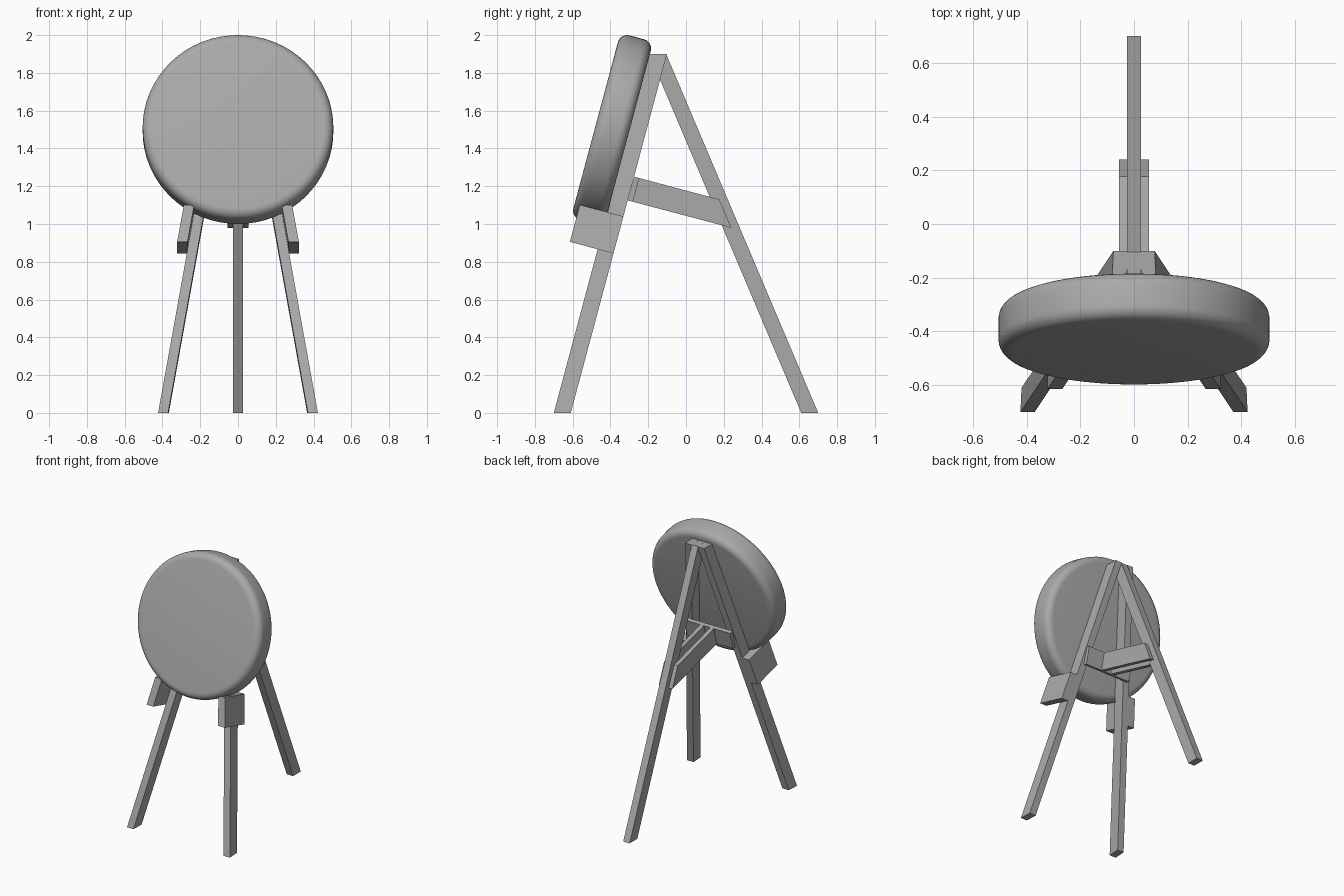
import bpy, bmesh, math
from mathutils import Matrix, Vector

if "Cube" in bpy.data.objects:
    bpy.data.objects.remove(bpy.data.objects["Cube"], do_unlink=True)

grey = bpy.data.materials.new("plain_grey")
grey.use_nodes = True
grey.diffuse_color = (0.4, 0.4, 0.4, 1)
grey.node_tree.nodes["Principled BSDF"].inputs["Base Color"].default_value = (0.4, 0.4, 0.4, 1)

TILT = math.radians(15)      # lean of the front frame
FOOT_Y = -0.70               # front edge of the front feet
TOP_Z = 1.90                 # height of the leg tops
LEG_V = -0.087               # back of the front legs, measured from the frame plane
SPLAY = 0.342 / TOP_Z        # sideways slope of the front legs


def frame(u, v):
    """Side-view point: u up along the leaning frame, v out of its front."""
    return (FOOT_Y + u * math.sin(TILT) - v * math.cos(TILT),
            u * math.cos(TILT) + v * math.sin(TILT))


def frame_rect(u0, u1, v0, v1):
    return [frame(u0, v0), frame(u0, v1), frame(u1, v1), frame(u1, v0)]


def finish(name, bm):
    bmesh.ops.recalc_face_normals(bm, faces=bm.faces)
    mesh = bpy.data.meshes.new(name)
    bm.to_mesh(mesh)
    bm.free()
    mesh.materials.append(grey)
    obj = bpy.data.objects.new(name, mesh)
    bpy.context.collection.objects.link(obj)
    return obj


def slab(name, profile, x0, x1, splay=0.0, side=1):
    """Side profile extruded across x, leaning inwards with height along the frame."""
    bm = bmesh.new()
    rings = []
    for x in (x0, x1):
        ring = []
        for y, z in profile:
            u = (y - FOOT_Y) * math.sin(TILT) + z * math.cos(TILT)
            ring.append(bm.verts.new((side * (x - splay * u * math.cos(TILT)), y, z)))
        bm.faces.new(ring)
        rings.append(ring)
    n = len(profile)
    for i in range(n):
        j = (i + 1) % n
        bm.faces.new((rings[0][i], rings[0][j], rings[1][j], rings[1][i]))
    return finish(name, bm)


# Legs, cut level at the floor and at the top
lean = TOP_Z * math.tan(TILT)
front_profile = [(FOOT_Y, 0), (FOOT_Y + 0.09, 0),
                 (FOOT_Y + 0.09 + lean, TOP_Z), (FOOT_Y + lean, TOP_Z)]
rear_profile = [(0.61, 0), (0.70, 0), (-0.105, TOP_Z), (-0.195, TOP_Z)]
slab("rear_leg", rear_profile, -0.0265, 0.0265)

for label, side in (("left", 1), ("right", -1)):
    slab(label + "_front_leg", front_profile, 0.37, 0.423, SPLAY, side)
    # Plate on the outside of the leg that holds the disc
    slab(label + "_support_plate", frame_rect(0.897, 1.10, LEG_V, 0.152),
         0.423, 0.478, SPLAY, side)
    # Brace from the crossbar to the rear leg
    brace = [frame(1.188, -0.115), frame(1.318, -0.115), (0.177, 1.13), (0.24, 0.98)]
    slab(label + "_brace", brace, 0.0265, 0.056, 0, side)

# Crossbar behind the front legs
slab("crossbar", frame_rect(1.188, 1.318, -0.115, LEG_V), -0.19, 0.19)

# Round target disc with soft rims, resting on the front legs
RADIUS, THICK = 0.505, 0.18
bm = bmesh.new()
bmesh.ops.create_cone(bm, cap_ends=True, segments=64,
                      radius1=RADIUS, radius2=RADIUS, depth=THICK)
rims = [e for e in bm.edges if abs(e.verts[0].co.z - e.verts[1].co.z) < 0.001]
bmesh.ops.bevel(bm, geom=rims, offset=0.05, segments=6, profile=0.5, affect='EDGES')
y, z = frame(1.529, THICK / 2)
bm.transform(Matrix.Translation(Vector((0, y, z)))
             @ Matrix.Rotation(math.pi / 2 - TILT, 4, 'X'))
disc = finish("target_disc", bm)
bpy.ops.object.select_all(action='DESELECT')
disc.select_set(True)
bpy.context.view_layer.objects.active = disc
bpy.ops.object.shade_smooth_by_angle(angle=math.radians(30))
